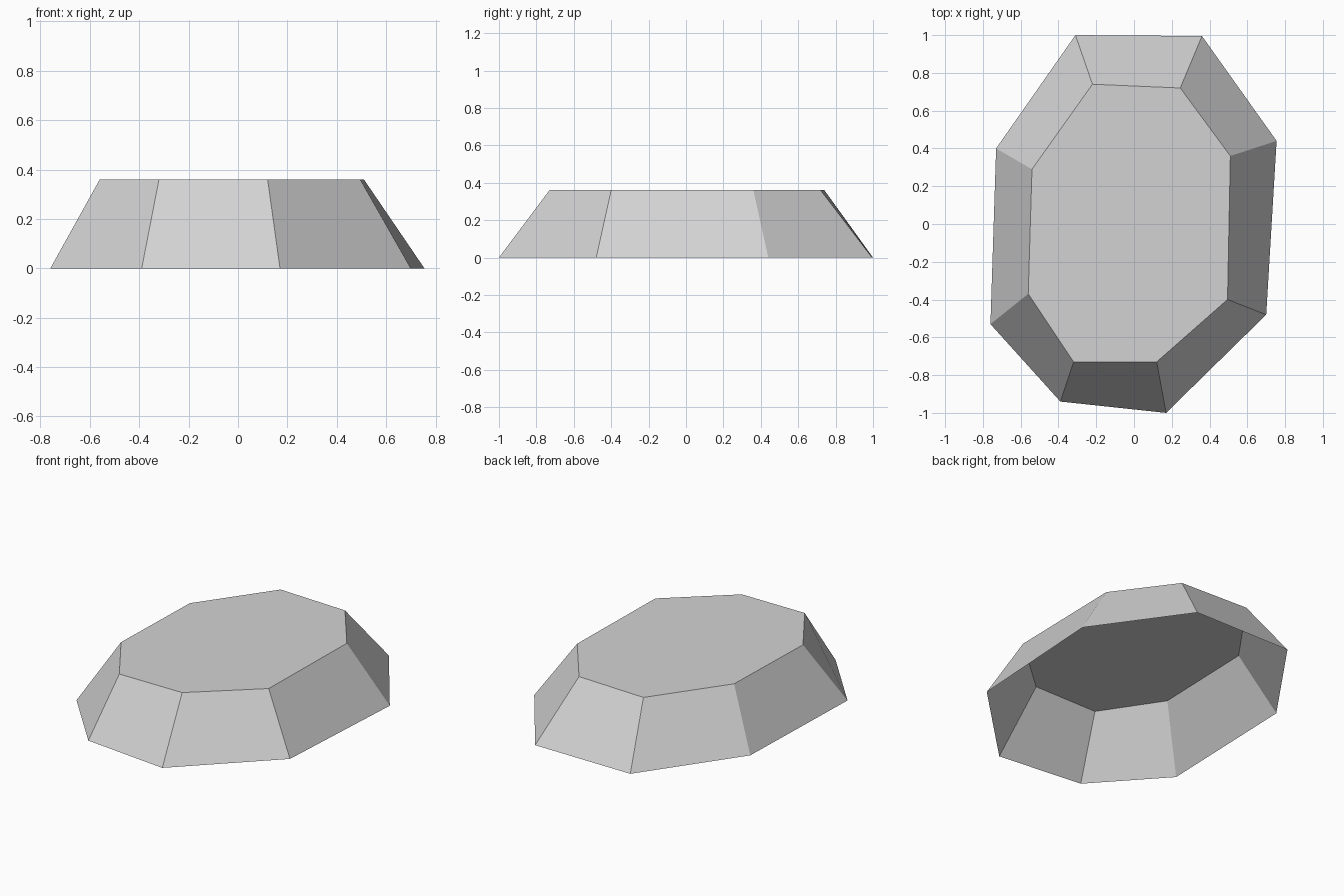
import bpy
import bmesh

cube = bpy.data.objects.get("Cube")
if cube:
    bpy.data.objects.remove(cube, do_unlink=True)

HEIGHT = 0.36

# Irregular eight-sided outlines, counter-clockwise from the front right corner
base_outline = [(-0.39, -0.94), (0.17, -1.0), (0.70, -0.48), (0.755, 0.44),
                (0.36, 0.995), (-0.31, 1.0), (-0.73, 0.40), (-0.76, -0.53)]
top_outline = [(-0.32, -0.73), (0.12, -0.73), (0.495, -0.40), (0.51, 0.36),
               (0.245, 0.72), (-0.22, 0.74), (-0.54, 0.29), (-0.56, -0.37)]


def make_material(name, color):
    mat = bpy.data.materials.new(name)
    mat.use_nodes = True
    mat.diffuse_color = color
    mat.node_tree.nodes["Principled BSDF"].inputs["Base Color"].default_value = color
    return mat


# Flat-topped stone: a sloped wall ring and a cap, open underneath
bm = bmesh.new()
base_ring = [bm.verts.new((x, y, 0)) for x, y in base_outline]
top_ring = [bm.verts.new((x, y, HEIGHT)) for x, y in top_outline]
count = len(base_ring)
for i in range(count):
    j = (i + 1) % count
    bm.faces.new((base_ring[i], base_ring[j], top_ring[j], top_ring[i]))
bm.faces.new(top_ring)

mesh = bpy.data.meshes.new("flat_stone")
bm.to_mesh(mesh)
bm.free()
mesh.materials.append(make_material("stone grey", (0.65, 0.65, 0.65, 1)))

stone = bpy.data.objects.new("flat_stone", mesh)
bpy.context.collection.objects.link(stone)
